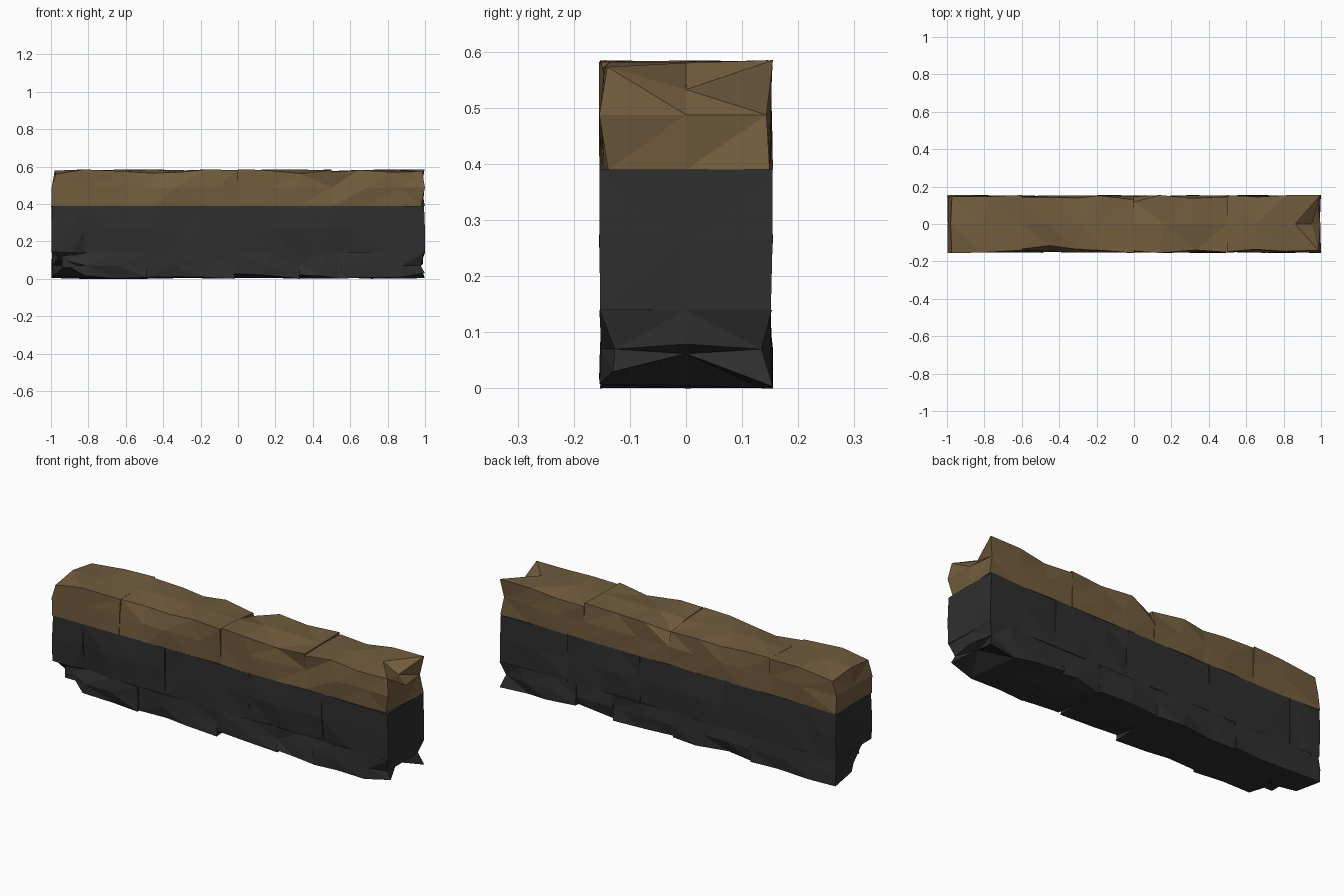
import bpy, bmesh, random
from mathutils import Vector

if "Cube" in bpy.data.objects:
    bpy.data.objects.remove(bpy.data.objects["Cube"])

random.seed(7)
LO = Vector((-1.0, -0.155, 0.0))
HI = Vector((1.0, 0.155, 0.585))


def material(name, rgb):
    m = bpy.data.materials.new(name)
    m.diffuse_color = (*rgb, 1)
    m.use_nodes = True
    m.node_tree.nodes["Principled BSDF"].inputs["Base Color"].default_value = m.diffuse_color
    return m


brown = material("brown capstone", (0.17, 0.108, 0.048))
dark = material("charcoal stone", (0.028, 0.028, 0.029))

# Large chips: centre, radius, push
DENTS = [
    ((-1, -0.155, 0.0), 0.15, (0.05, 0.05, 0.07)),
    ((1, 0.0, 0.0), 0.09, (-0.03, 0, 0.04)),
    ((1, 0.0, 0.585), 0.07, (-0.035, 0, -0.04)),
    ((-1, -0.1, 0.585), 0.12, (0.03, 0.0, -0.035)),
    ((-1, 0.12, 0.585), 0.12, (0.03, -0.01, -0.03)),
    ((-0.5, -0.155, 0.585), 0.14, (0, 0.05, -0.02)),
    ((-0.02, 0.155, 0.585), 0.1, (0, -0.03, -0.025)),
    ((0.5, -0.155, 0.5), 0.06, (0, 0.02, 0)),
    ((-0.8, -0.155, 0.16), 0.12, (0, 0.025, 0)),
    ((0.6, -0.155, 0.16), 0.1, (0, 0.025, 0)),
    ((0.3, -0.155, 0.08), 0.1, (0, 0.025, 0)),
]


def finish(bm, name, mat):
    bmesh.ops.recalc_face_normals(bm, faces=bm.faces)
    me = bpy.data.meshes.new(name)
    bm.to_mesh(me)
    bm.free()
    me.materials.append(mat)
    bpy.context.collection.objects.link(bpy.data.objects.new(name, me))


def box(lo, hi):
    bm = bmesh.new()
    bmesh.ops.create_cube(bm, size=1)
    for v in bm.verts:
        v.co = Vector([(a + b) / 2 + c * (b - a) for a, b, c in zip(lo, hi, v.co)])
    return bm


def stone(name, x0, x1, z0, z1, mat, rough):
    lo, hi = Vector((x0, LO.y, z0)), Vector((x1, HI.y, z1))
    bm = box(lo, hi)
    # irregular facets
    nx = max(2, round((x1 - x0) / 0.16))
    for axis, n in ((0, nx), (1, 2), (2, 2)):
        for i in range(1, n):
            p = lo.copy()
            p[axis] += (hi[axis] - lo[axis]) * i / n
            no = Vector((0, 0, 0))
            no[axis] = 1
            bmesh.ops.bisect_plane(bm, geom=bm.verts[:] + bm.edges[:] + bm.faces[:],
                                   plane_co=p, plane_no=no)
    for v in bm.verts:
        p = v.co.copy()
        sides = []                       # axis, inward sign, exposed?
        for a in range(3):
            if abs(p[a] - lo[a]) < 1e-4:
                sides.append((a, 1, abs(p[a] - LO[a]) < 1e-4))
            elif abs(p[a] - hi[a]) < 1e-4:
                sides.append((a, -1, abs(p[a] - HI[a]) < 1e-4))
        exposed = [s for s in sides if s[2]]
        for a, sign, out in sides:
            if not out:
                continue
            if len(exposed) > 1:         # worn outer edge
                d = random.random() ** 2 * rough
            elif len(sides) > 1:         # groove at a joint
                d = random.uniform(0.003, 0.012)
            else:
                d = random.uniform(0, 0.006)
            v.co[a] += sign * d
        # slide facet points along the face
        if sides and not any(s[0] == 0 for s in sides):
            v.co.x += random.uniform(-0.03, 0.03)
        for c, r, push in DENTS:
            k = 1 - (p - Vector(c)).length / r
            if k > 0:
                v.co += Vector(push) * k
    bmesh.ops.triangulate(bm, faces=bm.faces[:], quad_method='SHORT_EDGE')
    finish(bm, name, mat)


# Three courses of stones
COURSES = [
    ("capstone", 0.39, 0.585, (-1, -0.6, 0.0, 0.5, 1), brown, 0.022),
    ("middle_stone", 0.14, 0.39, (-1, -0.82, -0.33, 0.17, 0.6, 1), dark, 0.008),
    ("base_stone", 0.0, 0.14, (-1, -0.49, -0.02, 0.33, 0.55, 1), dark, 0.03),
]
for name, z0, z1, xs, mat, rough in COURSES:
    for i in range(len(xs) - 1):
        stone(f"{name}_{i + 1}", xs[i], xs[i + 1], z0, z1, mat, rough)

# Cores that close the joints
finish(box((-0.94, -0.125, 0.06), (0.94, 0.125, 0.385)), "stone_core", dark)
finish(box((-0.94, -0.11, 0.392), (0.94, 0.11, 0.54)), "cap_core", brown)
